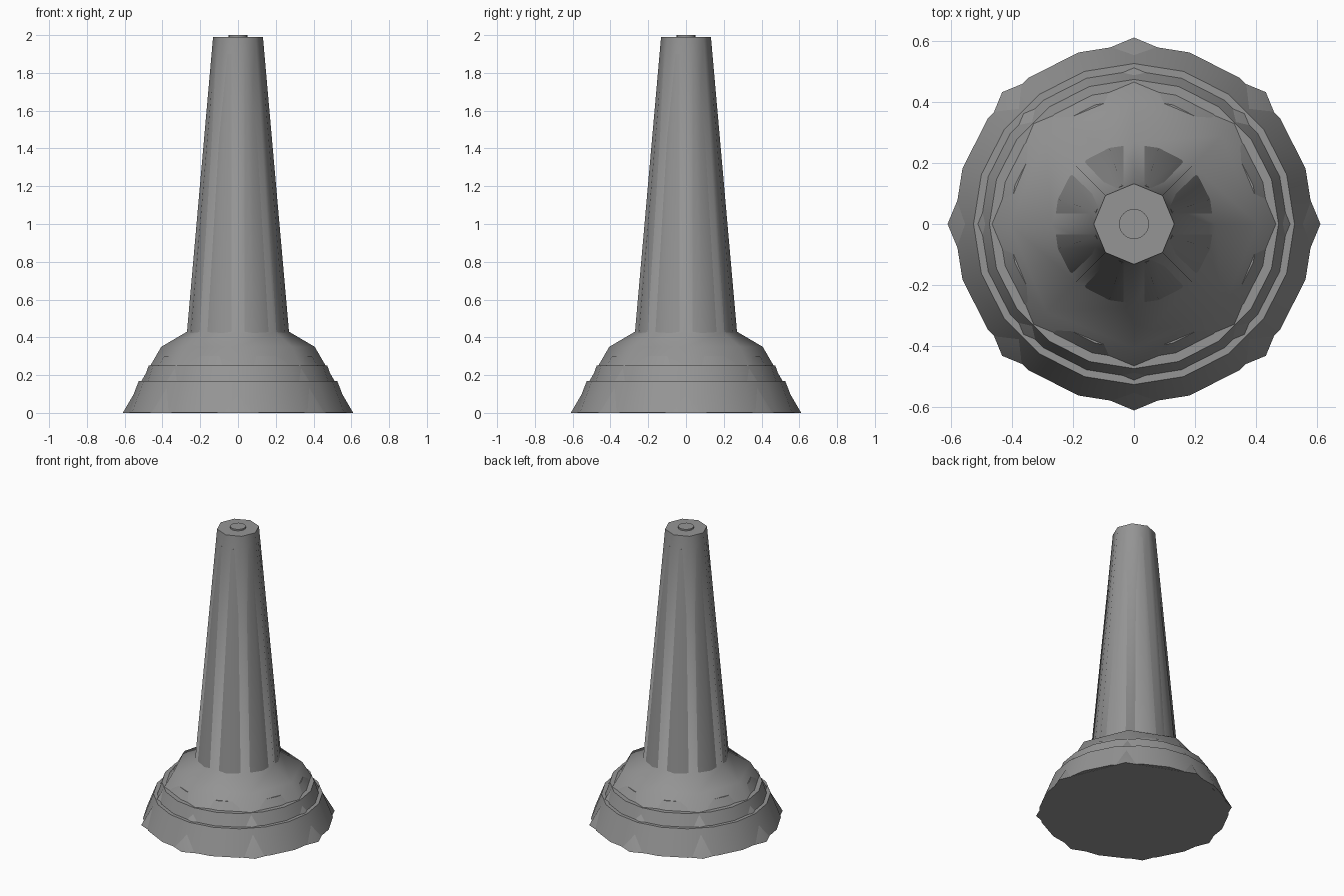
import bpy, bmesh, math

cube = bpy.data.objects.get("Cube")
if cube:
    bpy.data.objects.remove(cube, do_unlink=True)

grey = bpy.data.materials.new("mid_grey")
grey.use_nodes = True
colour = (0.3, 0.3, 0.3, 1)
grey.diffuse_color = colour
grey.node_tree.nodes["Principled BSDF"].inputs["Base Color"].default_value = colour


def turned(name, sides, profile, sharp):
    """Closed body turned from (radius, height) pairs with a given side count."""
    bm = bmesh.new()
    rings = []
    for r, z in profile:
        rings.append([bm.verts.new((r * math.cos(math.tau * i / sides),
                                    r * math.sin(math.tau * i / sides), z))
                      for i in range(sides)])
    for low, high in zip(rings, rings[1:]):
        for i in range(sides):
            j = (i + 1) % sides
            bm.faces.new((low[i], low[j], high[j], high[i]))
    bm.faces.new(rings[0][::-1])
    bm.faces.new(rings[-1])
    mesh = bpy.data.meshes.new(name)
    bm.to_mesh(mesh)
    bm.free()
    mesh.materials.append(grey)
    ob = bpy.data.objects.new(name, mesh)
    bpy.context.collection.objects.link(ob)
    bpy.ops.object.select_all(action="DESELECT")
    ob.select_set(True)
    bpy.context.view_layer.objects.active = ob
    bpy.ops.object.shade_smooth_by_angle(angle=math.radians(sharp))
    return ob


# Eight-sided body: flared base, shoulder and tapering shaft
turned("body", 8, [(0.61, 0), (0.406, 0.35), (0.27, 0.43), (0.132, 1.99)], 60)

# Rounder stepped rings that break through the flat sides of the base
turned("base_ring_lower", 20, [(0.59, 0.002), (0.525, 0.17)], 50)
turned("base_ring_middle", 20, [(0.505, 0.16), (0.473, 0.25)], 50)
turned("base_ring_upper", 20, [(0.45, 0.24), (0.41, 0.30)], 50)

# Rounder core that shows through the flat sides of the shaft
turned("shaft_core", 20, [(0.262, 0.42), (0.131, 1.9)], 50)

# Small round button on the tip
turned("tip_button", 24, [(0.049, 1.98), (0.049, 2.0)], 50)
